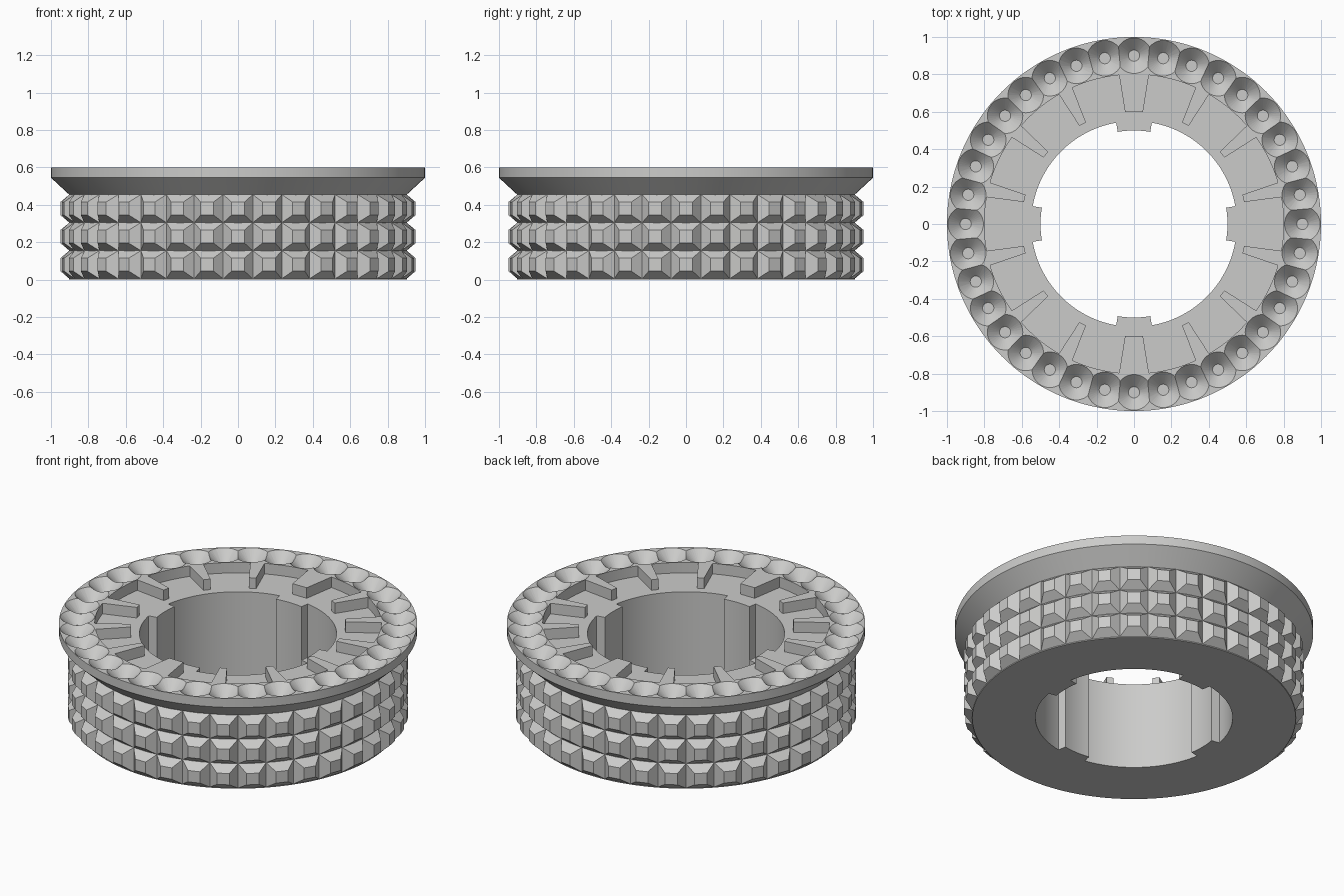
import bpy, bmesh, math
from mathutils import Matrix, Vector

if "Cube" in bpy.data.objects:
    bpy.data.objects.remove(bpy.data.objects["Cube"])

grey = bpy.data.materials.new("light_grey")
grey.diffuse_color = (0.60, 0.60, 0.59, 1)
grey.use_nodes = True
grey.node_tree.nodes["Principled BSDF"].inputs["Base Color"].default_value = grey.diffuse_color

FLOOR, TOP = 0.535, 0.60


def finish(name, bm, smooth=False):
    bmesh.ops.recalc_face_normals(bm, faces=bm.faces[:])
    me = bpy.data.meshes.new(name)
    bm.to_mesh(me)
    bm.free()
    me.materials.append(grey)
    ob = bpy.data.objects.new(name, me)
    bpy.context.collection.objects.link(ob)
    if smooth:
        bpy.ops.object.select_all(action='DESELECT')
        ob.select_set(True)
        bpy.context.view_layer.objects.active = ob
        bpy.ops.object.shade_smooth_by_angle(angle=math.radians(25))
    return ob


def polar(r, deg, z):
    a = math.radians(deg)
    return Vector((r * math.sin(a), r * math.cos(a), z))


def prism(bm, outline, z0, z1):
    """Extruded block from a flat outline of vectors."""
    low = [bm.verts.new((p.x, p.y, z0)) for p in outline]
    high = [bm.verts.new((p.x, p.y, z1)) for p in outline]
    bm.faces.new(low)
    bm.faces.new(high)
    n = len(low)
    for i in range(n):
        j = (i + 1) % n
        bm.faces.new((low[i], low[j], high[j], high[i]))


# Ring body: bore, recessed floor, raised rim and flared flange
profile = [(0.55, 0), (0.903, 0), (0.903, 0.455), (1.0, 0.545), (1.0, TOP),
           (0.80, TOP), (0.80, FLOOR), (0.55, FLOOR)]
SEG = 144
bm = bmesh.new()
rings = [[bm.verts.new(polar(r, 360 * i / SEG, z)) for r, z in profile]
         for i in range(SEG)]
for i in range(SEG):
    a, b = rings[i], rings[(i + 1) % SEG]
    for k in range(len(profile)):
        m = (k + 1) % len(profile)
        bm.faces.new((a[k], a[m], b[m], b[k]))
body = finish("ring_body", bm, True)

# Conical dimples cut around the rim, in two alternating sets
for part in range(2):
    bm = bmesh.new()
    for i in range(part, 36, 2):
        bmesh.ops.create_cone(
            bm, cap_ends=True, segments=40, radius1=0.03, radius2=0.105,
            depth=0.075,
            matrix=Matrix.Translation(polar(0.9, i * 10, FLOOR + 0.0375)))
    cutter = finish("dimple_cutter", bm)
    cutter.hide_render = True
    cutter.hide_set(True)
    mod = body.modifiers.new("dimples", 'BOOLEAN')
    mod.operation = 'DIFFERENCE'
    mod.solver = 'EXACT'
    mod.object = cutter
# Bake the cuts, then sharpen their edges
baked = bpy.data.meshes.new_from_object(
    body.evaluated_get(bpy.context.evaluated_depsgraph_get()))
body.modifiers.clear()
body.data = baked
bpy.ops.object.select_all(action='DESELECT')
body.select_set(True)
bpy.context.view_layer.objects.active = body
bpy.ops.object.shade_smooth_by_angle(angle=math.radians(25))
for ob in [o for o in bpy.data.objects if o.name.startswith("dimple_cutter")]:
    bpy.data.objects.remove(ob)

# Grip studs: three rows of flat-topped pyramids
bm = bmesh.new()
for row in range(3):
    zc = 0.08 + 0.15 * row
    for i in range(36):
        a = i * 10
        base = [bm.verts.new(polar(0.905, a + s * 5, zc + t * 0.075))
                for s, t in ((-1, -1), (1, -1), (1, 1), (-1, 1))]
        turn = Matrix.Rotation(math.radians(-a), 4, 'Z')
        cap = [bm.verts.new(turn @ Vector((s * 0.035, 0.95, zc + t * 0.035)))
               for s, t in ((-1, -1), (1, -1), (1, 1), (-1, 1))]
        bm.faces.new(cap)
        bm.faces.new(base)
        for k in range(4):
            j = (k + 1) % 4
            bm.faces.new((base[k], base[j], cap[j], cap[k]))
finish("grip_studs", bm)

# Four keys standing inside the bore
bm = bmesh.new()
for q in range(4):
    steps = [q * 90 + d * 2.5 for d in range(-4, 5)]
    outline = [polar(0.50, d, 0) for d in steps]
    outline += [polar(0.55, d, 0) for d in reversed(steps)]
    prism(bm, outline, 0, FLOOR)
finish("bore_keys", bm, True)

# Tapered ribs on the recessed floor, wider at front and back
bm = bmesh.new()
ribs = [(0, 0.048, 0.08), (180, 0.048, 0.08)]
for d in (27.2, 51.8, 76.8):
    ribs += [(s, 0.02, 0.04) for s in (d, -d, 180 - d, 180 + d)]
for deg, inner, outer in ribs:
    turn = Matrix.Rotation(math.radians(-deg), 4, 'Z')
    prism(bm, [turn @ Vector(p) for p in (
        (-inner, 0.60, 0), (inner, 0.60, 0),
        (outer, 0.80, 0), (-outer, 0.80, 0))], FLOOR, TOP)
finish("floor_ribs", bm)
